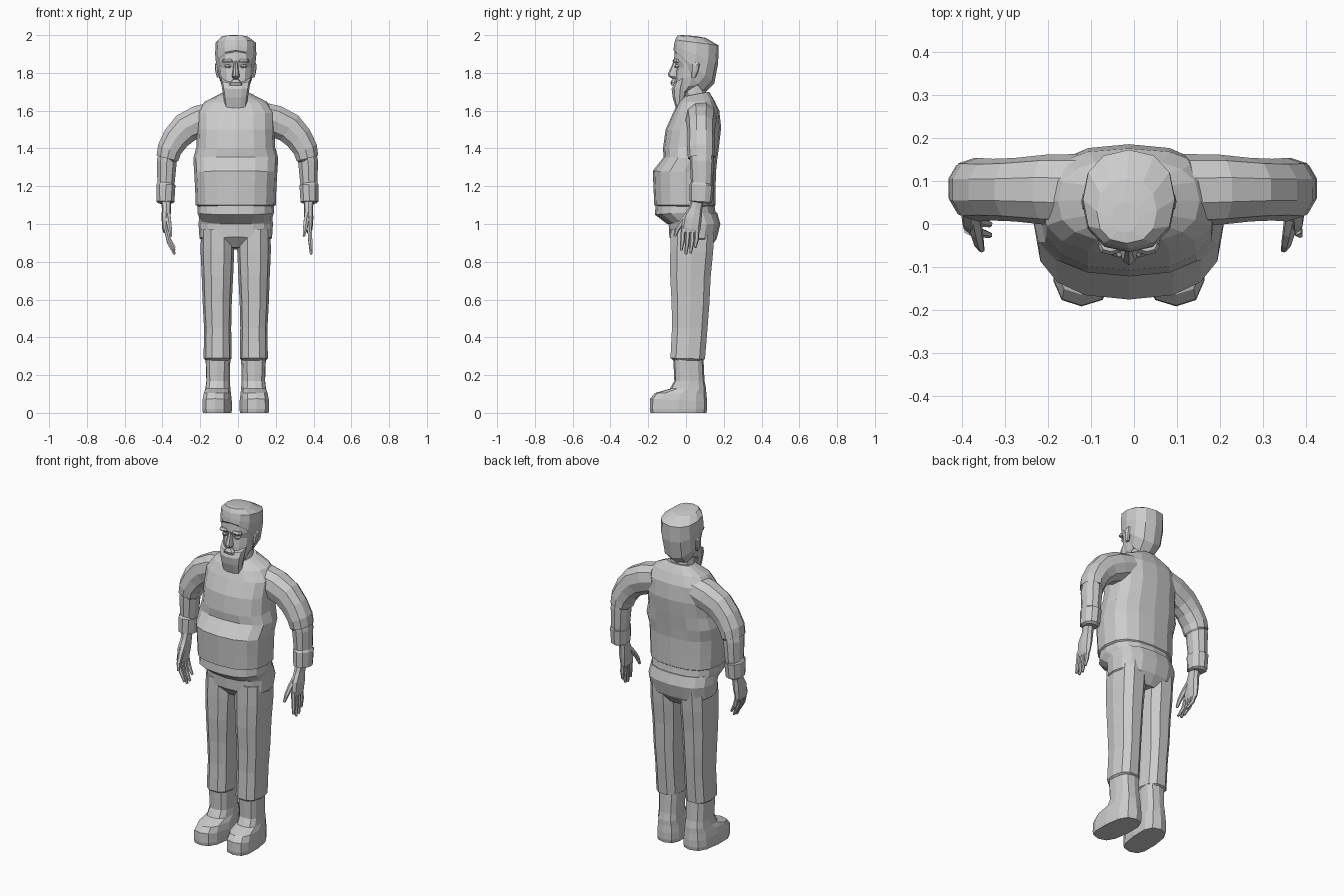
import bpy, bmesh
from math import sin, cos, pi
from mathutils import Vector

MID = -0.012  # body centre line in x


def build(name, rings):
    """Skin a list of equal-length point rings, with capped ends."""
    bm = bmesh.new()
    loops = [[bm.verts.new(p) for p in r] for r in rings]
    n = len(loops[0])
    for a, b in zip(loops, loops[1:]):
        for i in range(n):
            bm.faces.new((a[i], a[(i + 1) % n], b[(i + 1) % n], b[i]))
    bm.faces.new(loops[0][::-1])
    bm.faces.new(loops[-1])
    bmesh.ops.recalc_face_normals(bm, faces=bm.faces)
    me = bpy.data.meshes.new(name)
    bm.to_mesh(me)
    bm.free()
    ob = bpy.data.objects.new(name, me)
    bpy.context.collection.objects.link(ob)
    return ob


def unit(i, n, p):
    t = 2 * pi * i / n
    f = lambda v: (1 if v >= 0 else -1) * abs(v) ** (2 / p)
    return f(cos(t)), f(sin(t))


def loft(name, secs, n=12, p=2.3, cx=MID, turn=0):
    """Sections: (x offset, half width, y front, y back, z front, z back)."""
    rings = []
    for dx, hw, yf, yb, zf, zb in secs:
        ring = []
        for i in range(n):
            u, v = unit(i, n, p)
            y = (yf + yb) / 2 + v * (yb - yf) / 2
            z = (zf + zb) / 2 + v * (zb - zf) / 2
            ring.append((cx + dx + u * hw - turn * y, y, z))
        rings.append(ring)
    return build(name, rings)


def tube(name, pts, n=8, p=2.2):
    """Points: (x, y, z, radius along y, radius across)."""
    c = [Vector(q[:3]) for q in pts]
    rings = []
    for k, q in enumerate(pts):
        t = (c[min(k + 1, len(c) - 1)] - c[max(k - 1, 0)]).normalized()
        a = Vector((0, 1, 0))
        a = (a - t * a.dot(t)).normalized()
        b = t.cross(a)
        rings.append([c[k] + a * q[3] * unit(i, n, p)[0] + b * q[4] * unit(i, n, p)[1]
                      for i in range(n)])
    return build(name, rings)


# sweater body
loft("sweater", [
    (0, .195, -.145, .145, 1.09, 1.09), (0, .212, -.168, .157, 1.10, 1.10),
    (0, .215, -.172, .157, 1.19, 1.18), (0, .220, -.176, .158, 1.28, 1.27),
    (0, .225, -.118, .165, 1.355, 1.34), (0, .208, -.122, .176, 1.40, 1.42),
    (0, .205, -.108, .186, 1.50, 1.51), (0, .205, -.070, .176, 1.585, 1.60),
    (0, .165, -.042, .150, 1.64, 1.655), (0, .080, -.012, .122, 1.675, 1.70)],
    n=16, p=2.5)

# shirt hem and hips
loft("shirt_hem", [
    (0, .200, -.160, .150, 1.11, 1.11), (0, .203, -.165, .155, 1.05, 1.07),
    (0, .190, -.100, .160, 1.00, 1.045)], n=16, p=2.5)
loft("trouser_hips", [
    (0, .192, -.120, .165, 1.05, 1.06), (0, .197, -.092, .182, 1.00, 1.00),
    (0, .192, -.088, .162, .93, .92), (0, .120, -.04, .12, .875, .865)], n=16, p=2.5)

# legs and boots
for side, s in (("left", 1), ("right", -1)):
    legx = MID + s * .1
    loft(side + "_trouser_leg", [
        (s * -.004, .088, -.085, .155, .97, .97), (s * -.003, .089, -.088, .148, .86, .85),
        (s * -.003, .083, -.088, .135, .72, .72), (s * -.002, .077, -.080, .128, .58, .58),
        (s * -.004, .072, -.078, .118, .45, .45), (s * -.004, .074, -.086, .104, .29, .285),
        (s * -.004, .064, -.070, .09, .278, .278)], n=10, cx=legx, p=2.5)
    loft(side + "_boot", [
        (0, .076, -.188, .108, 0, 0), (0, .078, -.192, .112, .02, .02),
        (0, .077, -.190, .112, .075, .06), (0, .072, -.165, .108, .105, .10),
        (0, .066, -.085, .106, .128, .13), (0, .062, -.062, .098, .17, .17),
        (0, .066, -.068, .092, .30, .30)], n=12, p=2.8,
        cx=legx - s * .005, turn=s * .08)

# arms and hands
for side, s in (("left", 1), ("right", -1)):
    X = lambda x: -.003 + s * x
    arm = lambda name, pts, n=8, p=2.2: tube(
        side + "_" + name, [(X(q[0]),) + q[1:] for q in pts], n, p)
    arm("sleeve", [
        (.12, .078, 1.57, .085, .080), (.20, .080, 1.545, .082, .088),
        (.275, .080, 1.508, .074, .085), (.325, .080, 1.455, .072, .076),
        (.360, .080, 1.395, .074, .068), (.370, .082, 1.350, .072, .062),
        (.371, .082, 1.349, .060, .050)], 10)
    arm("forearm", [
        (.362, .082, 1.39, .062, .055), (.374, .084, 1.33, .064, .055),
        (.378, .084, 1.22, .058, .048), (.378, .078, 1.12, .045, .040)], 10)
    arm("cuff", [
        (.378, .084, 1.212, .058, .048), (.379, .083, 1.206, .065, .053),
        (.381, .078, 1.118, .060, .049), (.381, .077, 1.112, .045, .038)], 10)
    arm("palm", [
        (.378, .062, 1.13, .032, .026), (.376, .050, 1.08, .036, .024),
        (.378, .034, 1.03, .050, .024), (.380, .026, .975, .050, .018),
        (.379, .024, .955, .044, .013)], 8, 2.6)
    for name, y, length in (("index", -.014, .105), ("middle", .011, .125),
                            ("ring", .036, .12), ("little", .060, .09)):
        dx = -.045 if s < 0 else .012
        arm(name + "_finger", [
            (.381, y, .985, .012, .013),
            (.381 + dx * .4, y - .004, .965 - length * .5, .0125, .012),
            (.378 + dx, y - .012, .965 - length, .007, .007)], 6)
    arm("thumb", [
        (.372, .025, 1.06, .020, .018), (.364, -.018, 1.015, .016, .015),
        (.358, -.045, .975, .013, .012), (.352, -.060, .935, .007, .007)], 6)

# neck and face
loft("neck", [(0, .070, -.01, .115, 1.63, 1.65), (0, .062, -.015, .105, 1.72, 1.74),
              (0, .06, -.02, .10, 1.78, 1.78)], n=10)
loft("face", [
    (0, .062, -.045, .02, 1.665, 1.72), (0, .074, -.058, .09, 1.72, 1.74),
    (0, .086, -.056, .12, 1.775, 1.78), (0, .092, -.050, .13, 1.83, 1.82),
    (0, .095, -.064, .14, 1.865, 1.86), (0, .097, -.058, .14, 1.93, 1.93),
    (0, .080, -.035, .11, 1.97, 1.96)], n=12, p=2.4)
loft("beard", [
    (0, .058, -.055, -.012, 1.615, 1.64), (0, .066, -.072, .005, 1.67, 1.69),
    (0, .074, -.078, .02, 1.715, 1.74), (0, .080, -.064, .03, 1.745, 1.80)], n=10, p=2.8)
loft("moustache", [(0, .040, -.076, -.04, 1.733, 1.733), (0, .034, -.083, -.04, 1.748, 1.748),
                   (0, .014, -.074, -.04, 1.766, 1.766)], n=8)
loft("nose", [(0, .012, -.070, -.03, 1.768, 1.768), (0, .021, -.093, -.03, 1.782, 1.782),
              (0, .018, -.096, -.03, 1.796, 1.796), (0, .009, -.066, -.03, 1.86, 1.86)], n=8)

# hair sweeping from forehead down to nape
loft("hair", [
    (0, .086, -.052, .095, 1.905, 1.690), (0, .103, -.066, .150, 1.920, 1.745),
    (0, .109, -.064, .170, 1.945, 1.850), (0, .107, -.058, .173, 1.975, 1.945),
    (-.005, .070, -.045, .105, 1.998, 1.985), (-.01, .03, -.02, .05, 2.0, 1.995)],
    n=12, p=2.3)

# eyes, brows and ears
for side, s in (("left", 1), ("right", -1)):
    ex = MID + s * .042
    loft(side + "_eye", [(0, .010, -.058, -.03, 1.826, 1.826), (0, .018, -.062, -.03, 1.835, 1.835),
                         (0, .010, -.058, -.03, 1.845, 1.845)], n=8, cx=ex)
    loft(side + "_brow", [(0, .028, -.066, -.03, 1.855, 1.855), (0, .030, -.072, -.03, 1.864, 1.864),
                          (0, .024, -.064, -.03, 1.874, 1.874)], n=8, cx=ex)
    loft(side + "_ear", [(-s * .004, .008, .030, .050, 1.775, 1.775), (0, .012, .028, .066, 1.805, 1.81),
                         (s * .003, .012, .030, .074, 1.84, 1.845), (0, .007, .038, .066, 1.858, 1.858)],
         n=8, cx=MID + s * .096)
